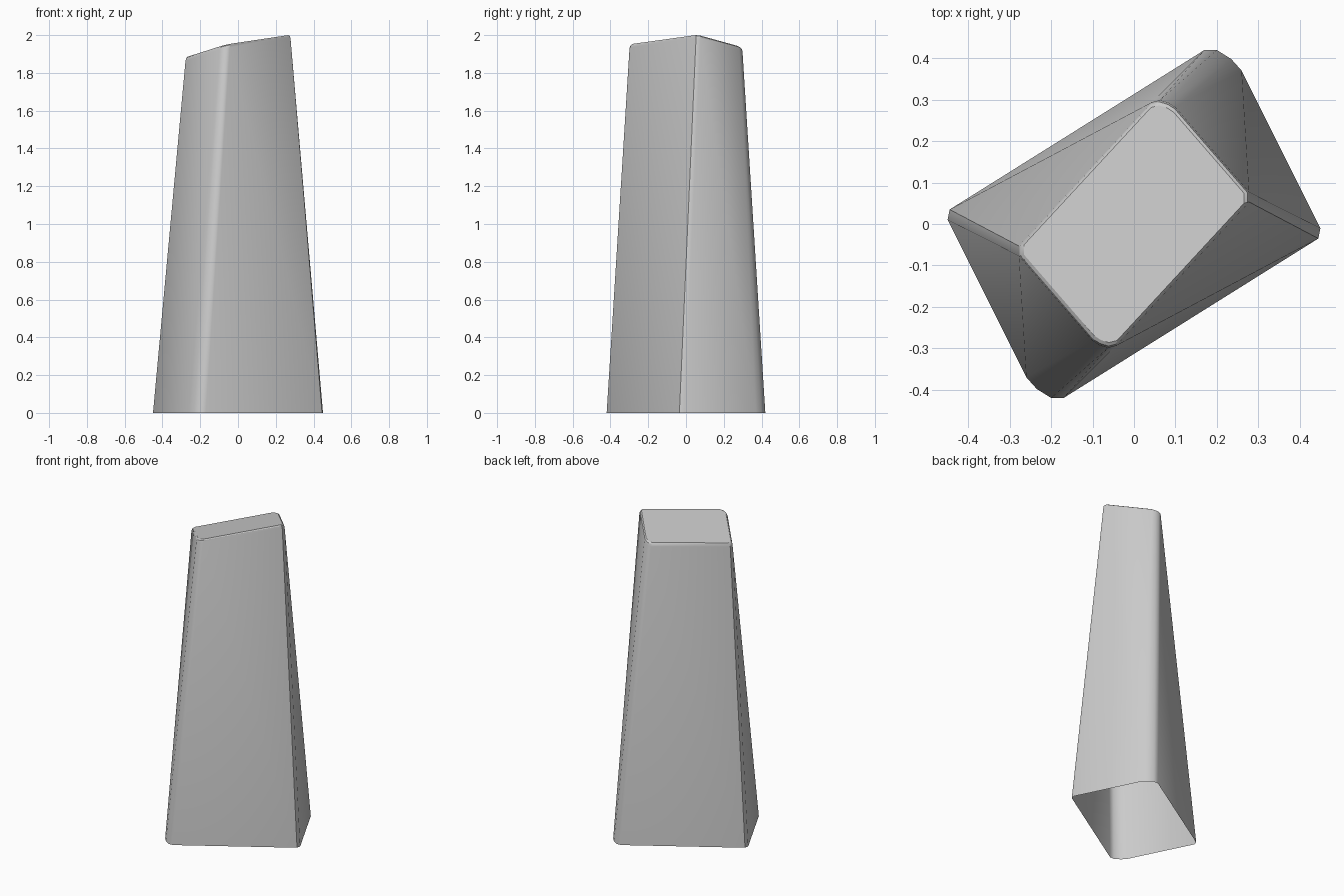
import bpy
import bmesh
import math

cube = bpy.data.objects.get("Cube")
if cube:
    bpy.data.objects.remove(cube, do_unlink=True)

# Material
stone = bpy.data.materials.new("pale_grey")
stone.use_nodes = True
colour = (0.6, 0.6, 0.6, 1.0)
stone.diffuse_color = colour
stone.node_tree.nodes["Principled BSDF"].inputs["Base Color"].default_value = colour

# Half outlines: left corner, then the rounded front corner
base_half = [(-.445, .035), (-.45, .01), (-.26, -.37), (-.235, -.398), (-.2, -.42), (-.17, -.42)]
top_half = [(-.278, -.053), (-.278, -.077), (-.1, -.282), (-.083, -.293), (-.063, -.299), (-.043, -.294)]


def full_ring(half):
    """Complete an outline by half-turn symmetry."""
    return half + [(-x, -y) for x, y in half]


def slanted_z(x, y):
    """Height of the sloping top plane."""
    return 1.942 + .232 * x - .076 * y


bm = bmesh.new()
base = [bm.verts.new((x, y, 0)) for x, y in full_ring(base_half)]


def top_ring(scale, drop):
    return [bm.verts.new((x * scale, y * scale, slanted_z(x * scale, y * scale) - drop))
            for x, y in full_ring(top_half)]


# Rounded rim between the sides and the top face
rim = [top_ring(1.0, .02), top_ring(.985, .006), top_ring(.957, 0)]
count = len(base)

# Twisted tapering sides, split along their creases; the base stays open
for i in range(count):
    j = (i + 1) % count
    bm.faces.new((base[i], base[j], rim[0][i]))
    bm.faces.new((base[j], rim[0][j], rim[0][i]))
    for low, high in zip(rim, rim[1:]):
        bm.faces.new((low[i], low[j], high[j], high[i]))
bm.faces.new(rim[-1])

mesh = bpy.data.meshes.new("tapered_pillar")
bm.to_mesh(mesh)
bm.free()
mesh.materials.append(stone)
pillar = bpy.data.objects.new("tapered_pillar", mesh)
bpy.context.collection.objects.link(pillar)

# Soft corners with crisp main edges
bpy.ops.object.select_all(action="DESELECT")
pillar.select_set(True)
bpy.context.view_layer.objects.active = pillar
bpy.ops.object.shade_smooth_by_angle(angle=math.radians(30))
